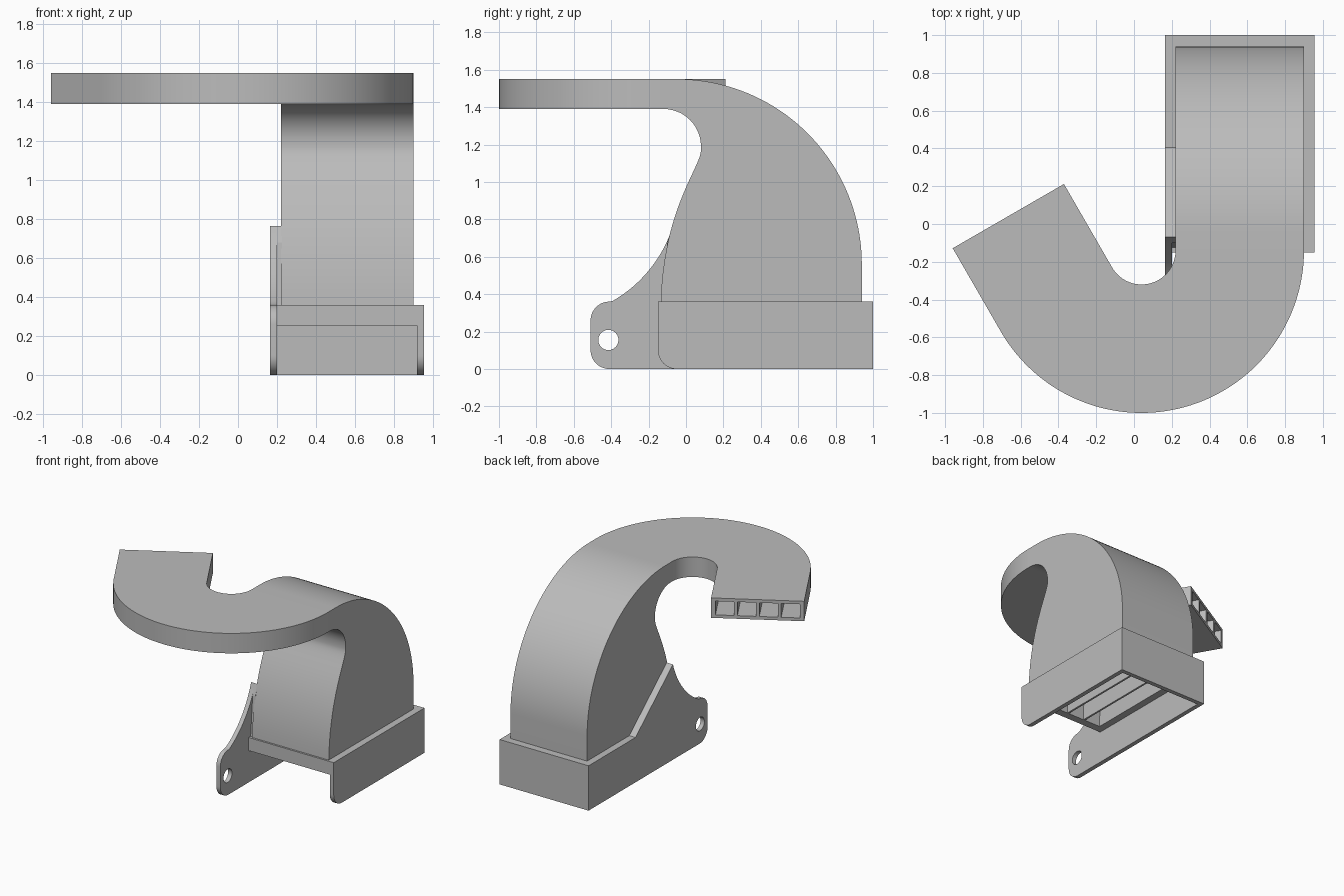
import bpy, bmesh
from math import sin, cos, radians
from mathutils import Vector
from mathutils.geometry import interpolate_bezier

cube = bpy.data.objects.get("Cube")
if cube:
    bpy.data.objects.remove(cube, do_unlink=True)

grey = bpy.data.materials.new("plain grey")
grey.use_nodes = True
grey.diffuse_color = (0.5, 0.5, 0.5, 1)
grey.node_tree.nodes["Principled BSDF"].inputs["Base Color"].default_value = (0.5, 0.5, 0.5, 1)


def prism(name, outline, axis, low, high):
    """Extrude a (y, z) outline along x, or an (x, y) outline along z."""
    def place(p, d):
        return (d, p[0], p[1]) if axis == "x" else (p[0], p[1], d)
    bm = bmesh.new()
    rings = [[bm.verts.new(place(p, d)) for p in outline] for d in (low, high)]
    for ring in rings:
        bm.faces.new(ring)
    count = len(outline)
    for i in range(count):
        j = (i + 1) % count
        bm.faces.new((rings[0][i], rings[0][j], rings[1][j], rings[1][i]))
    bmesh.ops.recalc_face_normals(bm, faces=bm.faces)
    mesh = bpy.data.meshes.new(name)
    bm.to_mesh(mesh)
    bm.free()
    mesh.materials.append(grey)
    obj = bpy.data.objects.new(name, mesh)
    bpy.context.collection.objects.link(obj)
    return obj


def arc(cx, cy, r, start, end, steps=12):
    angles = [radians(start + (end - start) * i / steps) for i in range(steps + 1)]
    return [(cx + r * cos(a), cy + r * sin(a)) for a in angles]


def bezier(a, b, c, d, steps=20):
    pts = [Vector((*p, 0)) for p in (a, b, c, d)]
    return [(p.x, p.y) for p in interpolate_bezier(*pts, steps)]


def rect(a0, a1, b0, b1):
    return [(a0, b0), (a1, b0), (a1, b1), (a0, b1)]


def activate(obj):
    bpy.ops.object.select_all(action="DESELECT")
    obj.select_set(True)
    bpy.context.view_layer.objects.active = obj


def cut(obj, cutters):
    activate(obj)
    for cutter in cutters:
        mod = obj.modifiers.new("opening", "BOOLEAN")
        mod.operation = "DIFFERENCE"
        mod.solver = "EXACT"
        mod.object = cutter
        bpy.ops.object.modifier_apply(modifier=mod.name)


# Rising duct: side profile swept across its width
LEFT, RIGHT, TOP, UNDER = 0.22, 0.90, 1.55, 1.39
profile = [(-0.14, TOP)] + arc(-0.05, 0.56, 0.99, 90, 0, 40) + [(0.94, 0.30), (-0.137, 0.30)]
profile += bezier((-0.135, 0.36), (-0.12, 0.86), (0.08, 1.08), (0.08, 1.17))
profile += arc(-0.12, 1.19, 0.20, 0, 90) + [(-0.14, UNDER)]
riser = prism("rising_duct", profile, "x", LEFT, RIGHT)

# Flat bend: half-turn in plan with a straight outlet
BX, BY, TURN, RUN = 0.04, -0.14, -150, 0.51
along = Vector((-sin(radians(30)), cos(radians(30))))
across = Vector((along.y, -along.x))
outer = arc(BX, BY, 0.86, 0, TURN, 60)
inner = arc(BX, BY, 0.18, TURN, 0, 40)
ends = [tuple(Vector(p) + along * RUN) for p in (outer[-1], inner[0])]
bend = prism("flat_bend", outer + ends + inner, "z", UNDER, TOP)

# Base collar: mounting plate, back wall and side wall
plate = prism("base_plate", rect(-0.15, 0.98, 0.255, 0.36), "x", 0.19, 0.93)
prism("back_wall", rect(0.965, 1.0, 0, 0.36), "x", 0.165, 0.955)
side = [(1.0, 0), (1.0, 0.36), (-0.15, 0.36)] + arc(-0.05, 0.10, 0.10, 180, 270)
prism("side_wall", side, "x", 0.92, 0.955)

# Bracket wall with a rounded mounting ear
sweep = bezier((-0.07, 0.765), (-0.12, 0.60), (-0.24, 0.45), (-0.39, 0.365))
ear = [(1.0, 0), (1.0, 0.36), (0.405, 0.36)] + sweep
ear += arc(-0.41, 0.26, 0.10, 90, 180) + arc(-0.41, 0.10, 0.10, 180, 270)
bracket = prism("bracket_wall", ear, "x", 0.165, 0.20)
gusset = [(-0.13, 0.30), (0.405, 0.30), (0.405, 0.36), (-0.07, 0.765), (-0.10, 0.68)]
prism("bracket_gusset", gusset, "x", 0.195, 0.225)
hole = prism("hole_cutter", arc(-0.415, 0.155, 0.054, 0, 345, 23), "x", 0.1, 0.3)
cut(bracket, [hole])

# Four inlet channels and four outlet cells
channel = [(-0.09, 0.20), (-0.085, 0.37), (-0.03, 0.77), (0.045, 0.98), (0.13, 1.17)]
channel += arc(-0.05, 0.56, 0.94, 60, 0, 20) + [(0.89, 0.20)]
inlets, outlets = [], []
mouth = (Vector(ends[0]) + Vector(ends[1])) / 2
for i in range(4):
    x = 0.2575 + 0.155 * i
    inlets.append(prism("inlet_cutter", channel, "x", x, x + 0.14))
    mid = mouth + across * 0.16 * (i - 1.5)
    cell = [mid + across * s * 0.068 + along * d
            for s, d in ((-1, 0.1), (1, 0.1), (1, -0.4), (-1, -0.4))]
    outlets.append(prism("outlet_cutter", cell, "z", 1.415, 1.525))
cut(riser, inlets)
cut(plate, inlets)
cut(bend, outlets)
for cutter in [hole] + inlets + outlets:
    bpy.data.objects.remove(cutter, do_unlink=True)

# Smooth the curved walls, keep the corners crisp
for obj in (riser, bend, bracket, bpy.data.objects["side_wall"]):
    activate(obj)
    bpy.ops.object.shade_smooth_by_angle(angle=radians(30))
